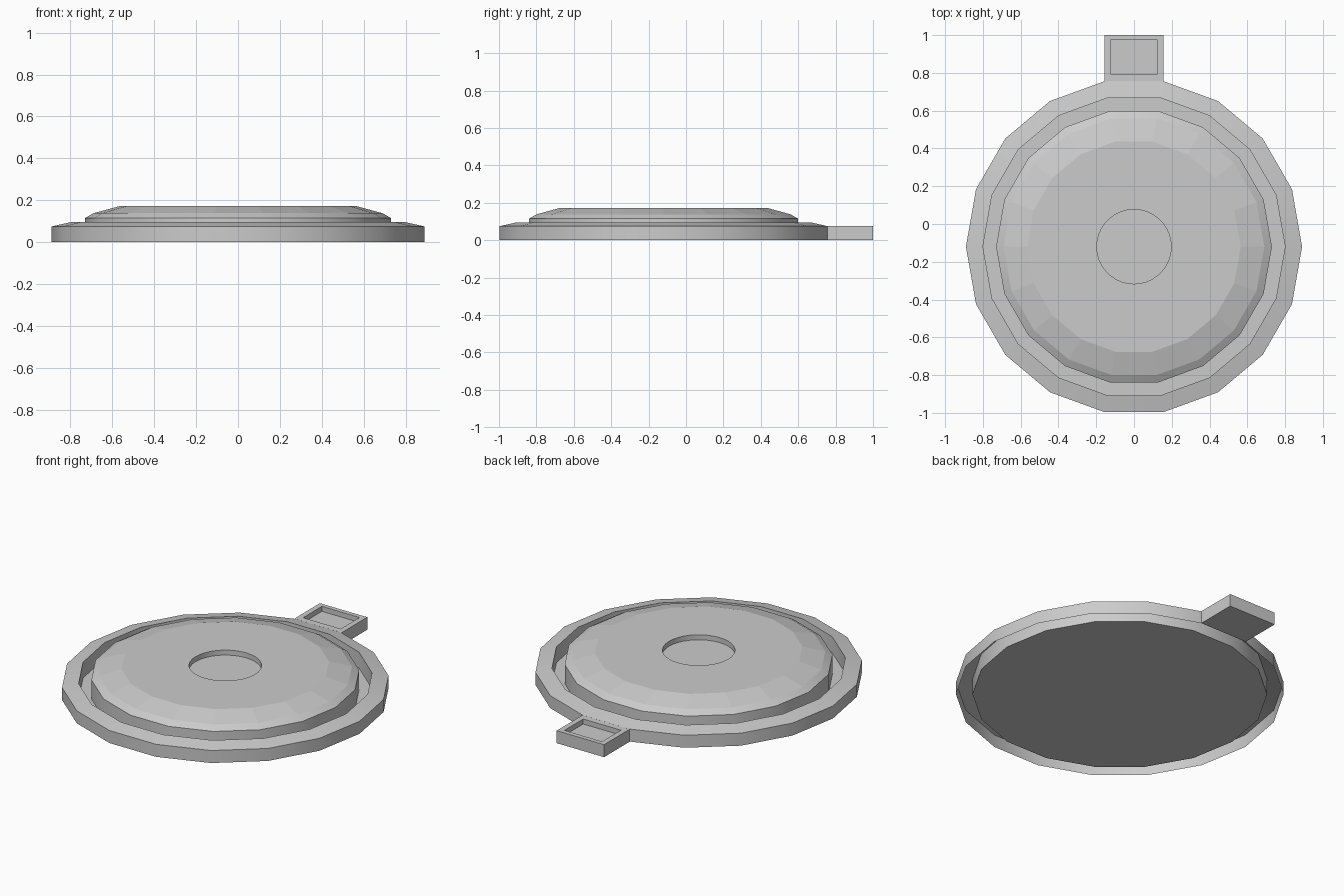
import bpy, bmesh, math

if "Cube" in bpy.data.objects:
    bpy.data.objects.remove(bpy.data.objects["Cube"])

CY = -0.12      # centre of the round body
SIDES = 18


def finish(name, bm, smooth=True):
    bmesh.ops.remove_doubles(bm, verts=bm.verts, dist=1e-5)
    me = bpy.data.meshes.new(name)
    bm.to_mesh(me)
    bm.free()
    ob = bpy.data.objects.new(name, me)
    bpy.context.collection.objects.link(ob)
    if smooth:
        bpy.ops.object.select_all(action='DESELECT')
        ob.select_set(True)
        bpy.context.view_layer.objects.active = ob
        bpy.ops.object.shade_smooth_by_angle(angle=math.radians(30))
    return ob


def circle(bm, r, z, n):
    return [bm.verts.new((r * math.cos(2 * math.pi * i / n),
                          CY + r * math.sin(2 * math.pi * i / n), z)) for i in range(n)]


def lathe(bm, profile, n=SIDES):
    """Spin (radius, z) points, listed from outside bottom upward and inward."""
    rings = [circle(bm, r, z, n) for r, z in profile]
    for a, b in zip(rings, rings[1:]):
        for i in range(n):
            j = (i + 1) % n
            bm.faces.new((a[i], a[j], b[j], b[i]))
    return rings


# Outer rim, hollow underneath
bm = bmesh.new()
lathe(bm, [(0.89, 0), (0.89, 0.075), (0.80, 0.095), (0.80, 0)])
finish("outer_rim", bm)

# Base floor: underside and bottom of the groove
bm = bmesh.new()
bm.faces.new(circle(bm, 0.80, 0, SIDES)[::-1])
finish("base_floor", bm, False)

# Raised plate with a round recess in its top
bm = bmesh.new()
plate = lathe(bm, [(0.73, 0), (0.73, 0.115), (0.69, 0.138), (0.565, 0.172)])
N = 36
hole = lathe(bm, [(0.197, 0.172), (0.197, 0.142)], N)
bm.faces.new(hole[1])
top = plate[-1]
for i in range(SIDES):
    j = (i + 1) % SIDES
    bm.faces.new((top[i], top[j], hole[0][(2 * i + 2) % N], hole[0][2 * i + 1], hole[0][2 * i]))
ob = finish("raised_plate", bm)
for p in ob.data.polygons:
    if p.normal.z > 0.93:
        p.use_smooth = False

# Tab with a shallow rectangular recess
bm = bmesh.new()


def rect(x, y0, y1, z):
    return [bm.verts.new(c) for c in ((-x, y0, z), (x, y0, z), (x, y1, z), (-x, y1, z))]


loops = [rect(0.157, 0.757, 1.0, 0), rect(0.157, 0.757, 1.0, 0.075),
         rect(0.125, 0.795, 0.973, 0.075), rect(0.125, 0.795, 0.973, 0.045)]
for a, b in zip(loops, loops[1:]):
    for i in range(4):
        j = (i + 1) % 4
        bm.faces.new((a[i], a[j], b[j], b[i]))
bm.faces.new(loops[0][::-1])
bm.faces.new(loops[-1])
finish("tab", bm, False)
